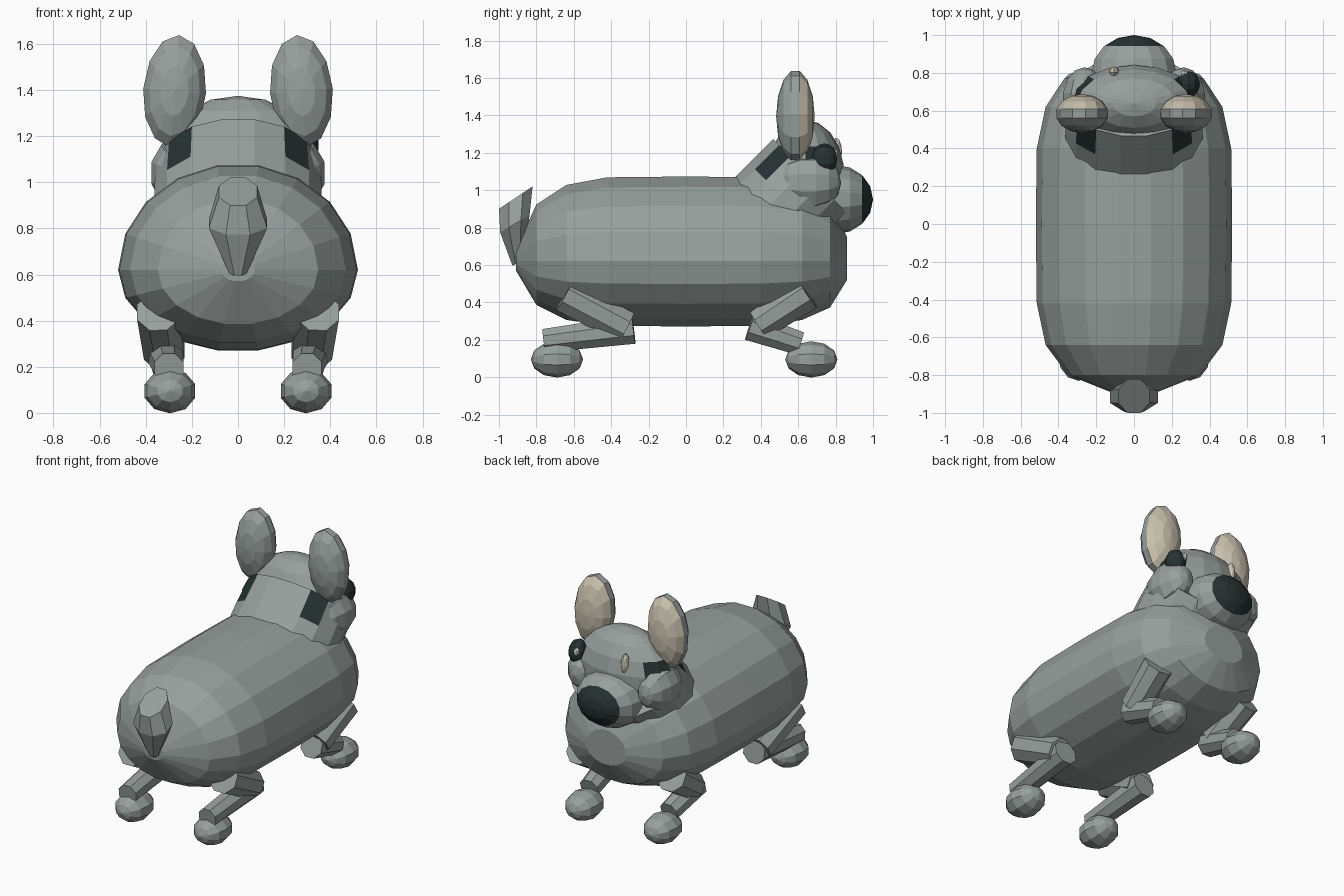
import bpy, bmesh, math
from mathutils import Matrix, Vector

cube = bpy.data.objects.get("Cube")
if cube:
    bpy.data.objects.remove(cube, do_unlink=True)


def material(name, rgb):
    m = bpy.data.materials.new(name)
    m.use_nodes = True
    m.diffuse_color = (*rgb, 1)
    m.node_tree.nodes["Principled BSDF"].inputs["Base Color"].default_value = (*rgb, 1)
    return m


GREY = material("grey fur", (0.31, 0.35, 0.335))
DARK = material("dark slate", (0.02, 0.032, 0.032))
CREAM = material("cream", (0.58, 0.53, 0.42))
WHITE = material("eye glint", (0.7, 0.7, 0.7))


def finish(name, bm, mats, rule=None):
    """Turn a bmesh into an object; rule picks the faces of the second colour."""
    bmesh.ops.recalc_face_normals(bm, faces=bm.faces[:])
    for f in bm.faces:
        if rule and rule(f):
            f.material_index = 1
    mesh = bpy.data.meshes.new(name)
    bm.to_mesh(mesh)
    bm.free()
    for m in mats:
        mesh.materials.append(m)
    ob = bpy.data.objects.new(name, mesh)
    bpy.context.collection.objects.link(ob)


def ball(name, centre, radii, mats, seg=10, rings=6, along_y=True, tilt=0, rule=None):
    bm = bmesh.new()
    bmesh.ops.create_uvsphere(bm, u_segments=seg, v_segments=rings, radius=1)
    turn = Matrix.Rotation(math.radians(-90), 4, 'X') if along_y else Matrix()
    bm.transform(Matrix.Translation(centre) @ Matrix.Rotation(tilt, 4, 'Y')
                 @ Matrix.Diagonal((*radii, 1)) @ turn)
    finish(name, bm, mats, rule)


def ring(centre, u, v, n, offset=0.0, low=1.0):
    """Points of an ellipse; low scales the half on the negative v side."""
    c, u, v = Vector(centre), Vector(u), Vector(v)
    pts = []
    for i in range(n):
        a = 2 * math.pi * (i + offset) / n
        s = math.sin(a)
        pts.append(c + u * math.cos(a) + v * (s if s > 0 else s * low))
    return pts


def loft(name, rings, mats, rule=None):
    bm = bmesh.new()
    rows = [[bm.verts.new(p) for p in r] for r in rings]
    n = len(rows[0])
    for a, b in zip(rows, rows[1:]):
        for i in range(n):
            j = (i + 1) % n
            bm.faces.new((a[i], a[j], b[j], b[i]))
    bm.faces.new(rows[0])
    bm.faces.new(rows[-1])
    finish(name, bm, mats, rule)


def limb(name, a, b, ra, rb, n=8):
    """Tapered prism between two points."""
    d = (Vector(b) - Vector(a)).normalized()
    u = Vector((1, 0, 0))
    u = (u - d * u.dot(d)).normalized()
    v = d.cross(u)
    loft(name, [ring(a, u * ra, v * ra, n, 0.5), ring(b, u * rb, v * rb, n, 0.5)], [GREY])


# Body: barrel with rounded ends
stations = [(-0.91, 0.14), (-0.8, 0.67), (-0.64, 0.9), (-0.42, 0.99), (0, 1),
            (0.4, 0.99), (0.62, 0.9), (0.77, 0.71), (0.86, 0.29)]
loft("body", [ring((0, y, 0.62), (0.52 * k, 0, 0), (0, 0, 0.46 * k), 18, low=0.77)
              for y, k in stations], [GREY])

# Neck: leaning cylinder with a dark marking on each side
axis = Vector((0, 1, 1)).normalized()
up = Vector((0, -1, 1)).normalized()
base = Vector((0, 0.47, 0.86))


def neck_marking(f):
    p = f.calc_center_median() - base
    return p.dot(axis) > 0.15 and 0.19 < p.dot(up) < 0.23


loft("neck", [ring(base + axis * s, (rx, 0, 0), up * 0.3, 16, 0.5)
              for s, rx in ((-0.15, 0.37), (0.106, 0.37), (0.29, 0.36))],
     [GREY, DARK], neck_marking)


# Head with dark marking around each eye
def eye_marking(f):
    c = f.calc_center_median()
    return abs(c.x) > 0.2 and c.y > 0.66 and 1.15 < c.z < 1.22


ball("head", (0, 0.64, 1.09), (0.345, 0.205, 0.285), [GREY, DARK], 16, 9, False,
     rule=eye_marking)

# Muzzle with dark nose cap
ball("muzzle", (0, 0.8, 0.95), (0.23, 0.2, 0.185), [GREY, DARK], 14, 8,
     rule=lambda f: f.calc_center_median().y > 0.93)

# Eye, glints
ball("left_eye", (0.29, 0.74, 1.165), (0.062, 0.068, 0.085), [DARK], 10, 8)
ball("left_eye_glint", (0.265, 0.795, 1.19), (0.02, 0.02, 0.03), [WHITE], 6, 4)
ball("right_eye_glint", (-0.105, 0.802, 1.205), (0.027, 0.032, 0.075), [CREAM], 8, 6)

# Tail: flared stub
loft("tail", [ring((0, -0.9, 0.61), (0.04, 0, 0), (0, 0.03, 0.015), 8, 0.5),
              ring((0, -0.915, 0.82), (0.137, 0, 0), (0, 0.085, 0.05), 8, 0.5),
              ring((0, -0.91, 0.96), (0.09, 0, 0), (0, 0.097, 0.065), 8, 0.5)], [GREY])

# Paired parts
for side, s in (("left", 1), ("right", -1)):
    ball(f"{side}_ear", (s * 0.275, 0.585, 1.395), (0.14, 0.103, 0.25), [GREY, CREAM],
         12, 7, tilt=-s * 0.08, rule=lambda f: f.calc_center_median().y > 0.6)
    ball(f"{side}_cheek", (s * 0.262, 0.655, 1.04), (0.123, 0.175, 0.155), [GREY], 10, 7)
    # Hind leg
    limb(f"{side}_hind_thigh", (s * 0.345, -0.65, 0.44), (s * 0.32, -0.32, 0.265), 0.1, 0.095)
    limb(f"{side}_hind_shank", (s * 0.315, -0.28, 0.255), (s * 0.3, -0.76, 0.195), 0.083, 0.068)
    ball(f"{side}_hind_foot", (s * 0.295, -0.69, 0.095), (0.115, 0.14, 0.097), [GREY], 10, 6)
    # Foreleg
    limb(f"{side}_fore_thigh", (s * 0.345, 0.65, 0.45), (s * 0.32, 0.39, 0.28), 0.1, 0.09)
    limb(f"{side}_fore_shank", (s * 0.315, 0.34, 0.27), (s * 0.3, 0.61, 0.18), 0.08, 0.068)
    ball(f"{side}_fore_foot", (s * 0.295, 0.67, 0.095), (0.115, 0.14, 0.097), [GREY], 10, 6)
